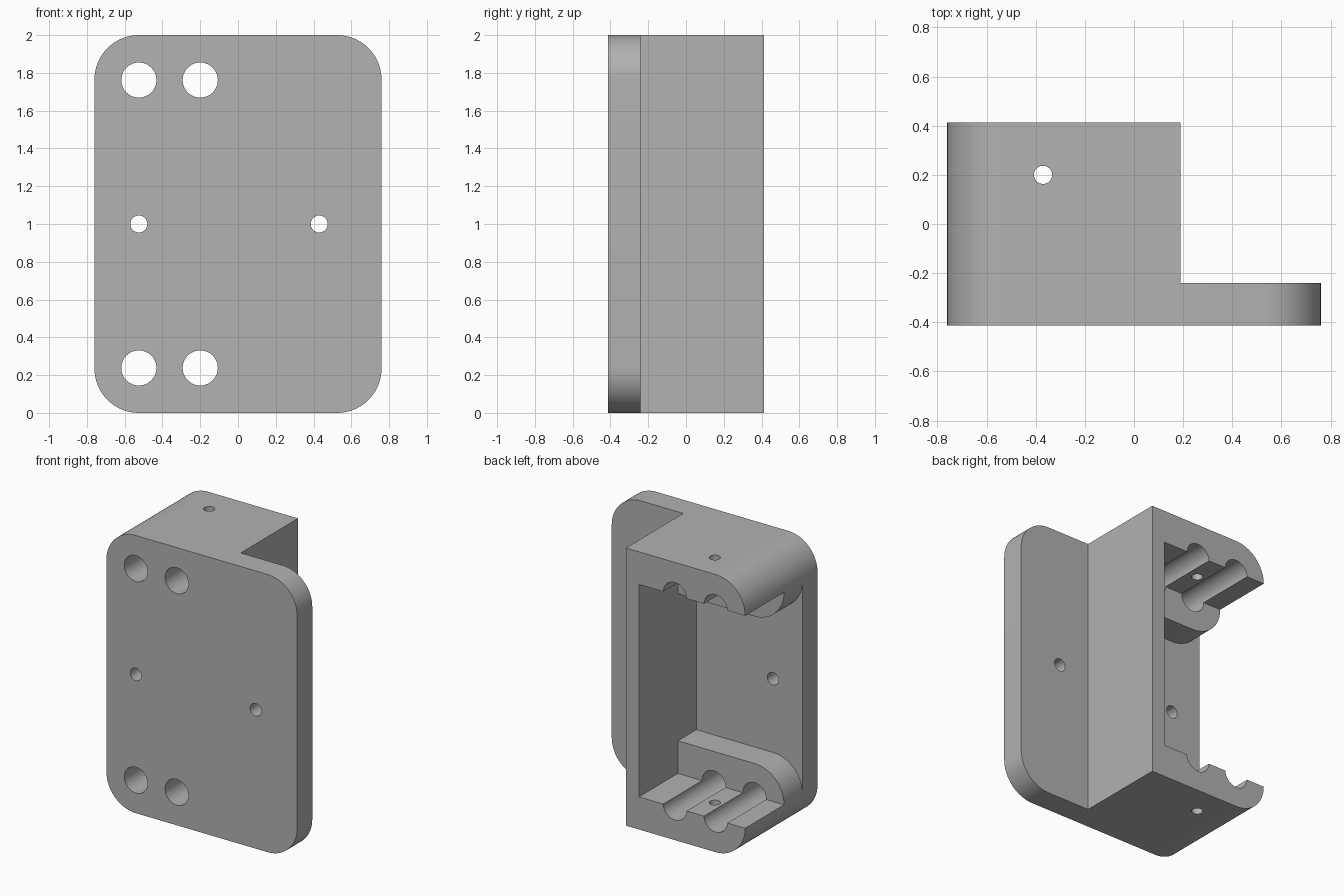
import bpy, bmesh, math

cube = bpy.data.objects.get("Cube")
if cube:
    bpy.data.objects.remove(cube, do_unlink=True)

# Main dimensions
HALF_X, HALF_Y, HEIGHT = 0.76, 0.412, 2.0
PLATE_BACK = -0.24      # rear face of the mounting plate
BOSS_BACK = -0.03       # rear face of the tube bosses
BODY_X = 0.19           # outer face of the side wall
WALL_X = 0.086          # inner face of the side wall
R = 0.235               # corner radius, also the tube axis height
TUBES = (-0.525, -0.2)  # tube positions in x

grey = bpy.data.materials.new("plain grey")
grey.use_nodes = True
colour = (0.445, 0.445, 0.445, 1)
grey.diffuse_color = colour
grey.node_tree.nodes["Principled BSDF"].inputs["Base Color"].default_value = colour


def arc(cx, cz, r, start, end, steps=20):
    """Points (x, z) on an arc, angles in degrees."""
    angles = [math.radians(start + (end - start) * i / steps) for i in range(steps + 1)]
    return [(cx + r * math.cos(a), cz + r * math.sin(a)) for a in angles]


def prism(name, profile, y0, y1):
    """Extrude an (x, z) profile from y0 to y1."""
    bm = bmesh.new()
    face = bm.faces.new([bm.verts.new((x, y0, z)) for x, z in profile])
    extruded = bmesh.ops.extrude_face_region(bm, geom=[face])["geom"]
    verts = [v for v in extruded if isinstance(v, bmesh.types.BMVert)]
    bmesh.ops.translate(bm, verts=verts, vec=(0, y1 - y0, 0))
    bmesh.ops.recalc_face_normals(bm, faces=bm.faces)
    mesh = bpy.data.meshes.new(name)
    bm.to_mesh(mesh)
    bm.free()
    mesh.materials.append(grey)
    obj = bpy.data.objects.new(name, mesh)
    bpy.context.collection.objects.link(obj)
    return obj


def rod(name, x, z, r):
    """Round cutter running front to back."""
    return prism(name, arc(x, z, r, 0, 352.5, 47), -1, 1)


def rect(x0, x1, z0, z1):
    return [(x0, z0), (x1, z0), (x1, z1), (x0, z1)]


# Rounded block that the bracket is cut from
cx, top = HALF_X - R, HEIGHT - R
outline = (arc(cx, top, R, 0, 90) + arc(-cx, top, R, 90, 180)
           + arc(-cx, R, R, 180, 270) + arc(cx, R, R, 270, 360))
bracket = prism("mounting_bracket", outline, -HALF_Y, HALF_Y)

# Space behind the flange, shallow opening, and deep pocket around the bosses
pocket = ([(WALL_X, 2 * R)] + arc(-cx, R, R, 90, 180) + [(-1, R), (-1, top)]
          + arc(-cx, top, R, 180, 270) + [(WALL_X, HEIGHT - 2 * R)])
cutters = [
    prism("flange_cutter", rect(BODY_X, 1, -1, 3), PLATE_BACK, 1),
    prism("opening_cutter", rect(-1, WALL_X, R, top), BOSS_BACK, 1),
    prism("pocket_cutter", pocket, PLATE_BACK, 0.9),
]

# Tube bores and grooves, top and bottom
for x in TUBES:
    for z in (R + 0.003, top - 0.003):
        cutters.append(rod("tube_cutter", x, z, 0.093))

# Screw holes through the plate
for x in (TUBES[0], 0.43):
    cutters.append(rod("screw_cutter", x, HEIGHT / 2, 0.045))

# Vertical clamp hole through both shelves
clamp = rod("clamp_cutter", 0, 0, 0.037)
clamp.rotation_euler.x = math.pi / 2
clamp.scale.y = 2
clamp.location = (-0.37, 0.2, 1)
cutters.append(clamp)

bpy.context.view_layer.objects.active = bracket
for cutter in cutters:
    cutter.hide_render = True
    mod = bracket.modifiers.new(cutter.name, "BOOLEAN")
    mod.operation = "DIFFERENCE"
    mod.solver = "EXACT"
    mod.object = cutter
    bpy.ops.object.modifier_apply(modifier=mod.name)
for cutter in cutters:
    bpy.data.objects.remove(cutter, do_unlink=True)

bpy.ops.object.select_all(action="DESELECT")
bracket.select_set(True)
bpy.ops.object.shade_smooth_by_angle(angle=math.radians(30))
